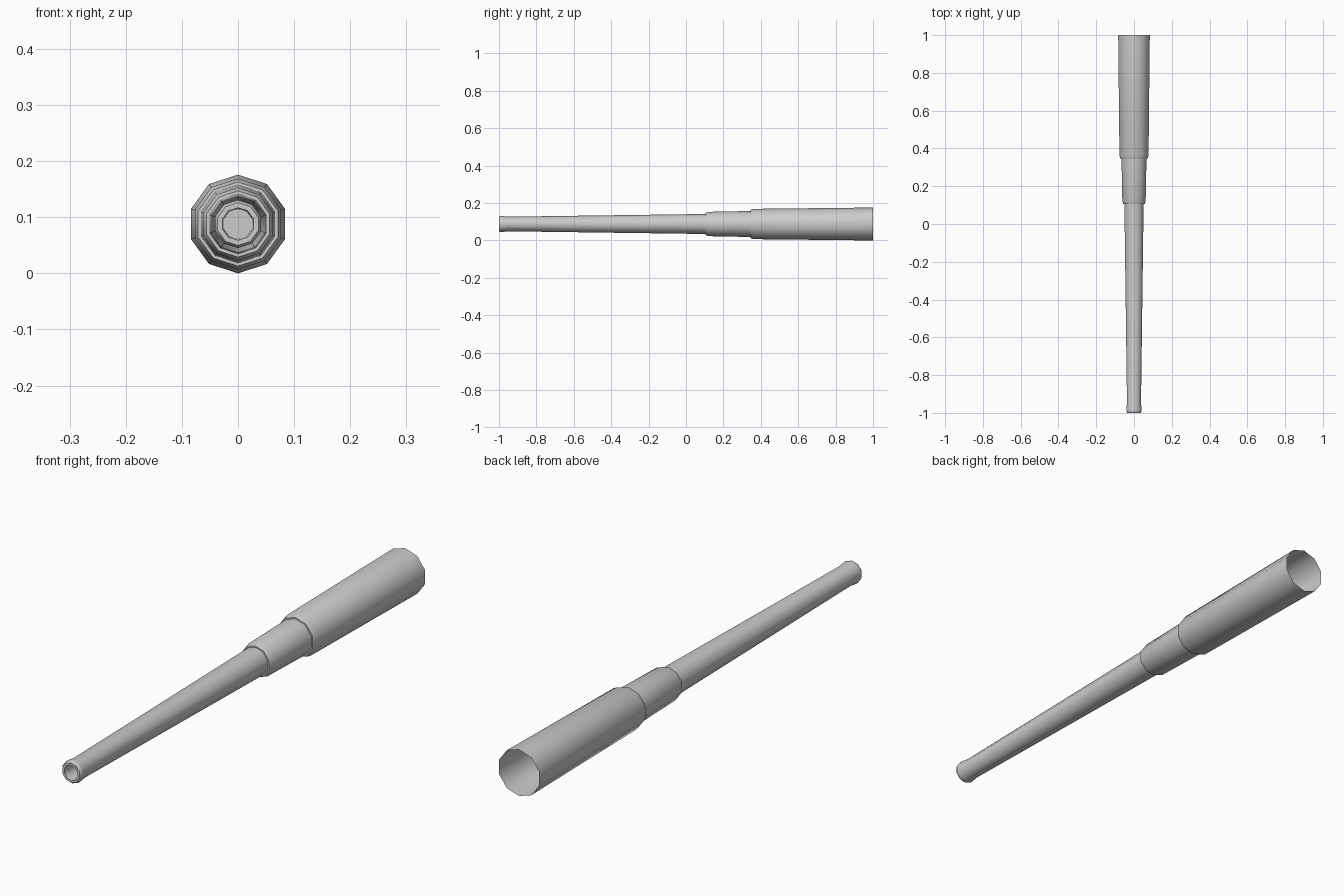
import bpy, bmesh, math

if "Cube" in bpy.data.objects:
    bpy.data.objects.remove(bpy.data.objects["Cube"])

SIDES = 10
AXIS_Z = 0.088


def lathe(name, profile, close_tip=False):
    """Revolve (y, radius) points around the long axis, with a corner at the top."""
    bm = bmesh.new()
    rings = []
    for y, r in profile:
        rings.append([bm.verts.new((r * math.sin(a), y, AXIS_Z + r * math.cos(a)))
                      for a in (2 * math.pi * i / SIDES for i in range(SIDES))])
    for a, b in zip(rings, rings[1:]):
        for i in range(SIDES):
            j = (i + 1) % SIDES
            bm.faces.new((a[i], a[j], b[j], b[i]))
    if close_tip:
        tip = bm.verts.new((0, profile[0][0], AXIS_Z))
        for i in range(SIDES):
            bm.faces.new((tip, rings[0][(i + 1) % SIDES], rings[0][i]))
    bmesh.ops.recalc_face_normals(bm, faces=bm.faces)
    # The sleeve is open at the back: make sure the outside faces outward
    f = max(bm.faces, key=lambda f: f.calc_center_median().z)
    if f.normal.z < 0:
        bmesh.ops.reverse_faces(bm, faces=bm.faces)
    mesh = bpy.data.meshes.new(name)
    bm.to_mesh(mesh)
    bm.free()
    obj = bpy.data.objects.new(name, mesh)
    bpy.context.collection.objects.link(obj)
    bpy.ops.object.select_all(action='DESELECT')
    obj.select_set(True)
    bpy.context.view_layer.objects.active = obj
    bpy.ops.object.shade_smooth_by_angle(angle=math.radians(40))
    return obj


# Stepped tube: blind bore, flared muzzle, slim barrel, middle sleeve, rear sleeve
lathe("stepped_barrel", [
    (-0.90, 0.027), (-1.00, 0.029),                    # bore
    (-1.00, 0.038), (-0.992, 0.043), (-0.985, 0.043),  # muzzle lip
    (-0.95, 0.039), (0.105, 0.0535),                   # slim barrel
    (0.105, 0.059), (0.12, 0.065), (0.345, 0.0695),    # middle sleeve
    (0.345, 0.075), (0.362, 0.081), (1.00, 0.088),     # rear sleeve
], close_tip=True)
